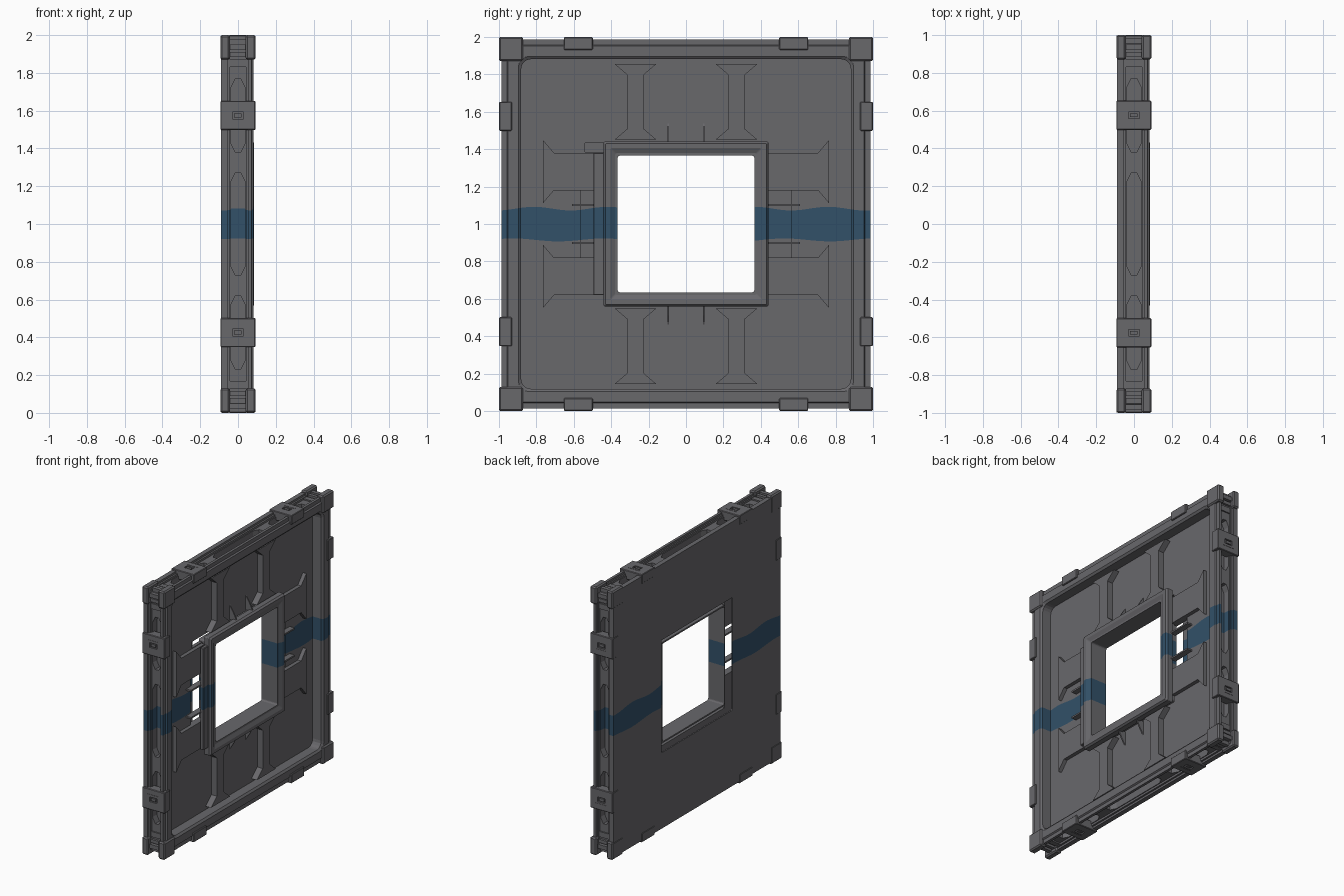
import bpy, bmesh, math
from mathutils import Vector, Matrix

if "Cube" in bpy.data.objects:
    bpy.data.objects.remove(bpy.data.objects["Cube"])


def material(name, rgb):
    m = bpy.data.materials.new(name)
    m.diffuse_color = (*rgb, 1)
    m.use_nodes = True
    m.node_tree.nodes["Principled BSDF"].inputs["Base Color"].default_value = m.diffuse_color
    return m


GREY = material("dark_grey", (0.14, 0.138, 0.148))
BLUE = material("stripe_blue", (0.032, 0.082, 0.14))
UP = Vector((0, 0, 1))      # everything is modelled around the panel centre


def finish(name, bm, bevel=0):
    bmesh.ops.recalc_face_normals(bm, faces=bm.faces)
    if bevel:
        bmesh.ops.bevel(bm, geom=list(bm.edges), offset=bevel, segments=1,
                        affect='EDGES', profile=0.5)
    bmesh.ops.translate(bm, verts=bm.verts, vec=UP)
    me = bpy.data.meshes.new(name)
    bm.to_mesh(me)
    bm.free()
    me.materials.append(GREY)
    me.materials.append(BLUE)
    ob = bpy.data.objects.new(name, me)
    bpy.context.collection.objects.link(ob)
    return ob


def add_box(bm, x0, x1, y0, y1, z0, z1):
    m = Matrix.Translation(((x0 + x1) / 2, (y0 + y1) / 2, (z0 + z1) / 2)) @ \
        Matrix.Diagonal((x1 - x0, y1 - y0, z1 - z0, 1))
    bmesh.ops.create_cube(bm, size=1, matrix=m)


def add_prism(bm, pts, vec):
    """Closed outline of 3D points pushed along vec."""
    a = [bm.verts.new(p) for p in pts]
    b = [bm.verts.new(Vector(p) + Vector(vec)) for p in pts]
    bm.faces.new(a)
    bm.faces.new(b[::-1])
    for i in range(len(a)):
        j = (i + 1) % len(a)
        bm.faces.new((a[i], a[j], b[j], b[i]))


def four_sides(bm):
    """Repeat the geometry on all four edges of the panel."""
    src = list(bm.faces)
    for k in (1, 2, 3):
        d = bmesh.ops.duplicate(bm, geom=src)
        vs = [g for g in d["geom"] if isinstance(g, bmesh.types.BMVert)]
        bmesh.ops.rotate(bm, verts=vs, cent=(0, 0, 0),
                         matrix=Matrix.Rotation(k * math.pi / 2, 3, 'X'))


def ring(name, profile, seg=4):
    """Square ring swept from a profile of (x, half size, corner radius)."""
    bm = bmesh.new()
    loops = []
    for x, h, r in profile:
        loop = []
        for c in range(4):
            for s in range(seg + 1):
                a = (c + s / seg) * math.pi / 2
                cy, cz = ((1, 1), (-1, 1), (-1, -1), (1, -1))[c]
                loop.append(bm.verts.new((x, cy * (h - r) + r * math.cos(a),
                                          cz * (h - r) + r * math.sin(a))))
        loops.append(loop)
    for i, p in enumerate(loops):
        q = loops[(i + 1) % len(loops)]
        for k in range(len(p)):
            n = (k + 1) % len(p)
            bm.faces.new((p[k], p[n], q[n], q[k]))
    return finish(name, bm)


def cut(ob, cutter):
    mod = ob.modifiers.new("cut", 'BOOLEAN')
    mod.operation = 'DIFFERENCE'
    mod.solver = 'EXACT'
    mod.object = cutter
    bpy.context.view_layer.objects.active = ob
    bpy.ops.object.modifier_apply(modifier=mod.name)
    bpy.data.objects.remove(cutter)


# Outer frame with edge channel and flat back sheet, in one profile
frame = ring("outer_frame", [
    (-.01, .88, .05), (.07, .88, .05), (.082, .895, .055), (.082, .95, .02),
    (.072, .957, .02), (.072, .985, .01), (.052, .985, .01), (.052, .97, .01),
    (.042, .97, .01), (.042, .955, .01), (-.042, .955, .01), (-.042, .97, .01),
    (-.055, .97, .01), (-.055, .985, .01), (-.09, .985, .01), (-.09, .42, .01),
    (-.08, .42, .01), (-.08, .88, .05)])

# Long slots in the edge channel
bm = bmesh.new()
for z0, z1 in ((-.27, .27), (.38, .77), (-.77, -.38)):
    w, c = .036, .022
    add_prism(bm, [(-w, -.905, z0 + 2 * c), (-w + c, -.905, z0), (w - c, -.905, z0),
                   (w, -.905, z0 + 2 * c), (w, -.905, z1 - 2 * c), (w - c, -.905, z1),
                   (-w + c, -.905, z1), (-w, -.905, z1 - 2 * c)], (0, -.1, 0))
four_sides(bm)
cut(frame, finish("slot_cutter", bm))

# Recessed plate with the opening and side gaps behind the window frame
bm = bmesh.new()
add_box(bm, -.025, 0, -.882, .882, -.882, .882)
plate = finish("recessed_plate", bm)
for box in ((-.42, .42, -.42, .42), (-.56, .56, -.18, .18), (-.54, -.3, .385, .432)):
    bm = bmesh.new()
    add_box(bm, -.1, .1, *box)
    cut(plate, finish("plate_cutter", bm))

# Window frame: raised flange with a liner reaching back
ring("window_frame", [
    (.03, .44, .008), (.07, .44, .008), (.084, .43, .008), (.084, .405, .008),
    (.072, .378, .008), (.072, .365, .012), (-.06, .365, .012), (-.06, .376, .012),
    (.03, .376, .012)])
bm = bmesh.new()
add_box(bm, .034, .062, -.495, -.43, -.38, .38)
finish("window_side_rail", bm, .004)


def flared(length0, length1, half, flare, both):
    """Outline of a rib (along, across) with curved flares at its ends."""
    side = []
    for i in range(5):
        a = i / 4 * math.pi / 2
        side.append((length1 - .06 * math.cos(a) ** 1, half + flare * (1 - math.sin(math.pi / 2 - a))))
    if both:
        side = [(length0 + length1 - u, v) for u, v in side[::-1]] + side
    else:
        side = [(length0, half)] + side
    return side + [(u, -v) for u, v in side[::-1]]


# Vertical ribs, wide side ribs and small fins
bm = bmesh.new()
for s in (-1, 1):
    for t in (-1, 1):
        add_prism(bm, [(-.005, t * .27 + v, s * u)
                       for u, v in flared(.45, .855, .042, .07, True)], (.05, 0, 0))
finish("vertical_ribs", bm)
bm = bmesh.new()
for s in (-1, 1):
    for t in (-1, 1):
        add_prism(bm, [(-.005, s * u, t * .28 + v)
                       for u, v in flared(.43, .765, .1, .07, False)], (.033, 0, 0))
finish("side_ribs", bm)
bm = bmesh.new()
for s in (-1, 1):
    for t in (-1, 1):
        # tapered fins above and below the window
        add_prism(bm, [(-.005, t * .095 - .005, s * .43), (.06, t * .095 - .005, s * .43),
                       (.03, t * .095 - .005, s * .49), (-.005, t * .095 - .005, s * .545)],
                  (0, .01, 0))
        # clip tabs beside the window
        y = sorted((s * .43, s * .61))
        z = sorted((t * .095, t * .107))
        add_box(bm, -.005, .04, *y, *z)
finish("fins_and_tabs", bm)

# Clamps over the edges, each with a sunk pocket and a small latch
bm = bmesh.new()
for t in (-1, 1):
    c = t * .575
    add_box(bm, -.093, .092, -.998, -.93, c - .077, c + .077)
four_sides(bm)
clamps = finish("edge_clamps", bm, .004)
bm = bmesh.new()
for t in (-1, 1):
    add_box(bm, -.03, .03, -1.02, -.985, t * .575 - .018, t * .575 + .018)
four_sides(bm)
cut(clamps, finish("pocket_cutter", bm))
bm = bmesh.new()
for t in (-1, 1):
    add_box(bm, -.022, .018, -.996, -.97, t * .575 - .01, t * .575 + .01)
    add_box(bm, -.045, .045, -1, -.98, t * .575 + .03, t * .575 + .037)
four_sides(bm)
finish("clamp_latches", bm)

# Corner caps on both flanges, with a stepped block in the channel between
bm = bmesh.new()
for x0, x1 in ((-.093, -.043), (.04, .093)):
    add_box(bm, x0, x1, -1, -.87, -1, -.87)
four_sides(bm)
finish("corner_caps", bm, .009)
bm = bmesh.new()
for t in (-1, 1):
    for z0, z1, y in ((.83, .87, .965), (.885, .91, .972), (.92, .95, .98)):
        z = sorted((t * z0, t * z1))
        add_box(bm, -.043, .043, -y, -.93, *z)
four_sides(bm)
finish("corner_channel_blocks", bm)

# Wavy blue stripe: cut the band into every part it crosses
LOW, HIGH = .915, 1.082
for ob in list(bpy.data.objects):
    bm = bmesh.new()
    bm.from_mesh(ob.data)
    zs = [v.co.z for v in bm.verts]
    if min(zs) < HIGH and max(zs) > LOW:
        for h in (LOW, HIGH):
            bmesh.ops.bisect_plane(bm, geom=bm.verts[:] + bm.edges[:] + bm.faces[:],
                                   plane_co=(0, 0, h), plane_no=UP, dist=1e-5)
        band = lambda: [f for f in bm.faces if LOW < f.calc_center_median().z < HIGH]
        for i in range(-24, 25):
            fs = band()
            geom = set(fs) | {e for f in fs for e in f.edges} | {v for f in fs for v in f.verts}
            bmesh.ops.bisect_plane(bm, geom=list(geom), dist=1e-5,
                                   plane_co=(0, i * .04 + .003, 0), plane_no=(0, 1, 0))
        for f in band():
            f.material_index = 1
        for v in bm.verts:
            y = v.co.y
            if abs(v.co.z - LOW) < 1e-4:
                v.co.z += .008 * math.sin(13 * y + 1)
            elif abs(v.co.z - HIGH) < 1e-4:
                v.co.z += .01 * math.sin(16 * y + 2)
        bm.to_mesh(ob.data)
    bm.free()
